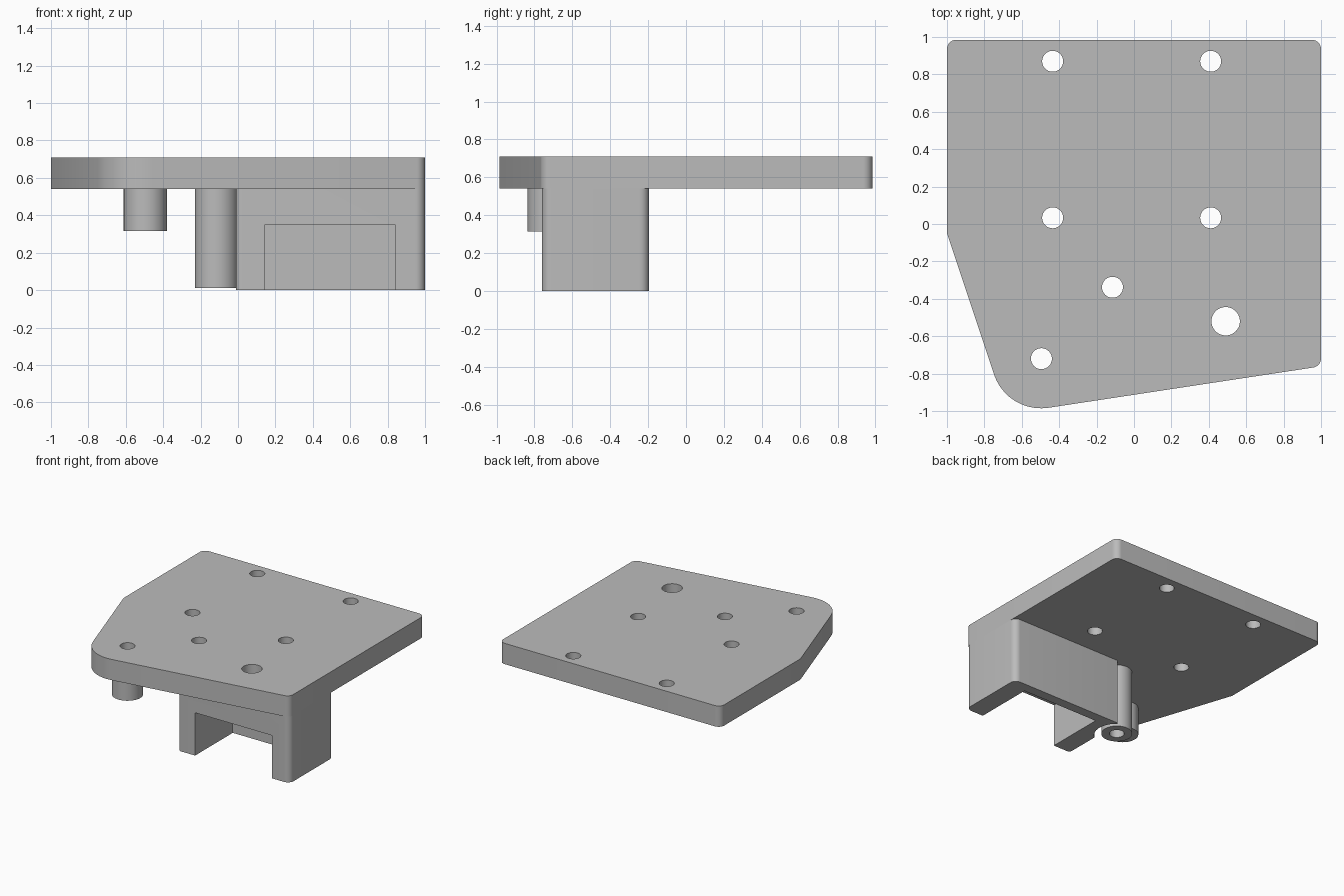
import bpy
import bmesh
from math import cos, sin, tan, pi, radians
from mathutils import Vector

old = bpy.data.objects.get("Cube")
if old:
    bpy.data.objects.remove(old, do_unlink=True)

grey = bpy.data.materials.new("plain_grey")
grey.use_nodes = True
colour = (0.5, 0.5, 0.5, 1)
grey.diffuse_color = colour
grey.node_tree.nodes["Principled BSDF"].inputs["Base Color"].default_value = colour

PLATE_BOTTOM, PLATE_TOP = 0.54, 0.71


def rounded(corners, steps=10):
    """Outline from (x, y, radius) corners, each filleted with an arc."""
    pts = []
    for i, (x, y, r) in enumerate(corners):
        p = Vector((x, y))
        if r == 0:
            pts.append(p)
            continue
        a = (Vector(corners[i - 1][:2]) - p).normalized()
        b = (Vector(corners[(i + 1) % len(corners)][:2]) - p).normalized()
        half = a.angle(b) / 2
        centre = p + (a + b).normalized() * (r / sin(half))
        start = p + a * (r / tan(half)) - centre
        end = p + b * (r / tan(half)) - centre
        sweep = pi - 2 * half
        for k in range(steps + 1):
            t = k / steps
            pts.append(centre + (start * sin((1 - t) * sweep) + end * sin(t * sweep)) / sin(sweep))
    return pts


def circle(x, y, r, n=48):
    return [Vector((x + r * cos(2 * pi * i / n), y + r * sin(2 * pi * i / n))) for i in range(n)]


def prism(name, outline, z0, z1):
    """Upright solid from a plan outline."""
    bm = bmesh.new()
    face = bm.faces.new([bm.verts.new((p.x, p.y, z0)) for p in outline])
    top = bmesh.ops.extrude_face_region(bm, geom=[face])["geom"]
    bmesh.ops.translate(bm, vec=(0, 0, z1 - z0), verts=[v for v in top if isinstance(v, bmesh.types.BMVert)])
    bmesh.ops.recalc_face_normals(bm, faces=bm.faces)
    mesh = bpy.data.meshes.new(name)
    bm.to_mesh(mesh)
    bm.free()
    obj = bpy.data.objects.new(name, mesh)
    mesh.materials.append(grey)
    bpy.context.collection.objects.link(obj)
    return obj


def cut(obj, outline, z0, z1):
    """Subtract a prism and remove the cutter."""
    cutter = prism("cutter", outline, z0, z1)
    cutter.hide_render = True
    mod = obj.modifiers.new("cut", "BOOLEAN")
    mod.operation = "DIFFERENCE"
    mod.solver = "EXACT"
    mod.object = cutter
    bpy.context.view_layer.update()
    done = bpy.data.meshes.new_from_object(obj.evaluated_get(bpy.context.evaluated_depsgraph_get()))
    obj.modifiers.clear()
    obj.data = done
    bpy.data.objects.remove(cutter, do_unlink=True)


# Hole positions
short_post, long_post = (-0.495, -0.72), (-0.115, -0.338)
screws = [(x, y) for x in (-0.435, 0.41) for y in (0.87, 0.033)]
HOLE = 0.056
access = circle(0.49, -0.52, 0.076)

# Mounting plate
plate = prism("mounting_plate", rounded([
    (-1, 0.985, 0.05), (-1, -0.05, 0), (-0.678, -1.016, 0.265),
    (1, -0.761, 0.05), (1, 0.985, 0.05)]), PLATE_BOTTOM, PLATE_TOP)
for x, y in screws + [short_post, long_post]:
    cut(plate, circle(x, y, HOLE), 0.4, 0.9)
cut(plate, access, 0.4, 0.9)

# Housing under the plate, open at the front and below
housing = prism("housing_block", rounded([
    (1, -0.761, 0.05), (1, -0.195, 0.05), (-0.01, -0.195, 0.01), (-0.01, -0.761, 0.03)]),
    0, PLATE_BOTTOM)
cut(housing, rounded([(0.145, -0.9, 0), (0.84, -0.9, 0), (0.84, -0.275, 0), (0.145, -0.275, 0)]), -0.1, 0.35)
cut(housing, access, 0.2, 0.8)
cut(housing, circle(*long_post, 0.17), -0.1, 0.7)

# Hollow posts
parts = [plate, housing]
for name, centre, bottom in (("short_post", short_post, 0.315), ("long_post", long_post, 0.012)):
    post = prism(name, circle(*centre, 0.116), bottom, PLATE_BOTTOM)
    cut(post, circle(*centre, HOLE), -0.1, 0.8)
    parts.append(post)

# Smooth curved walls, keep edges crisp
bpy.ops.object.select_all(action="DESELECT")
for obj in parts:
    obj.select_set(True)
bpy.context.view_layer.objects.active = plate
bpy.ops.object.shade_smooth_by_angle(angle=radians(30))
